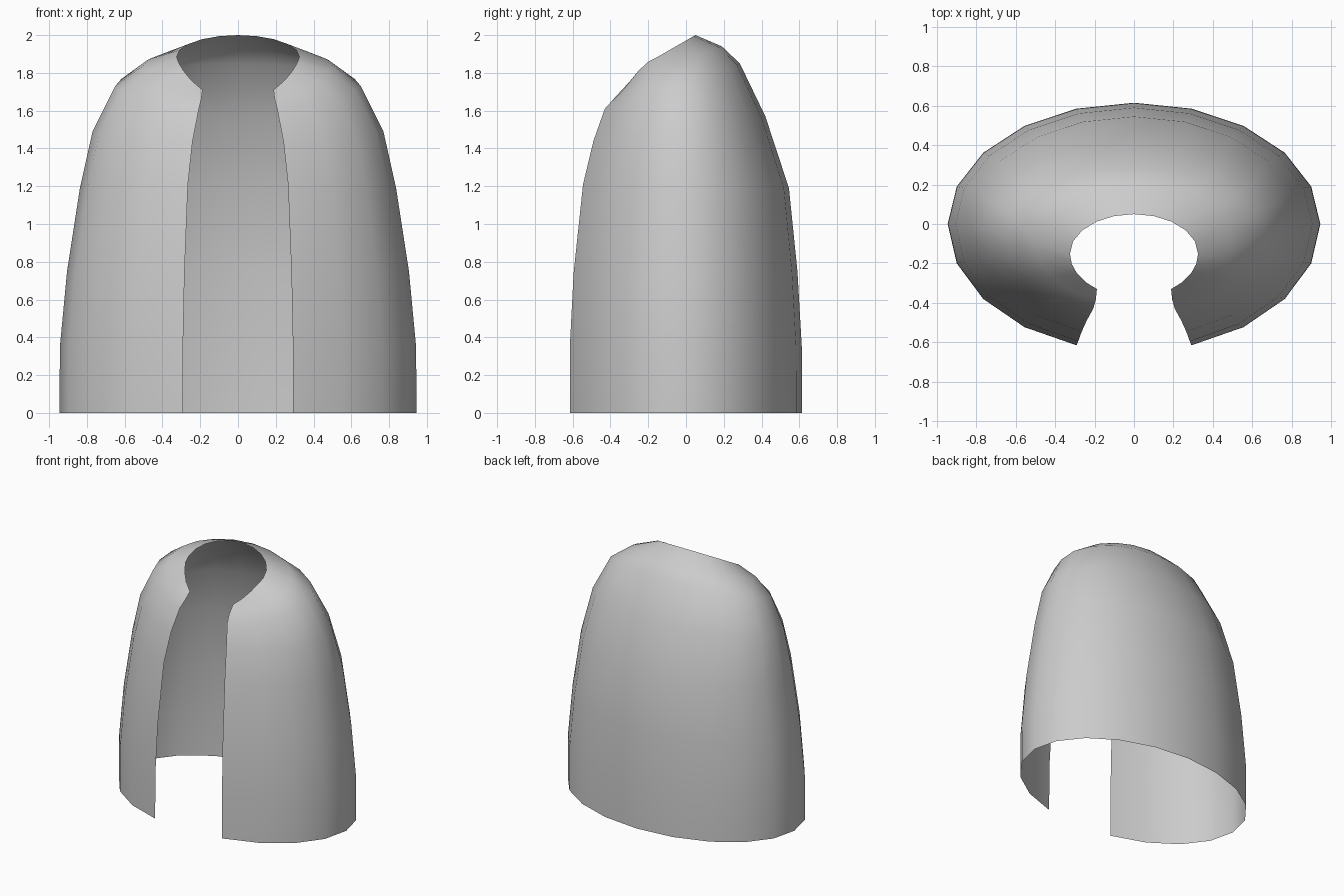
import bpy, bmesh
from math import sin, cos, pi, asin

if "Cube" in bpy.data.objects:
    bpy.data.objects.remove(bpy.data.objects["Cube"])

# Rings from hem to neck:
# side half width, side y, side z, back y, back z, front edge x, y, z
RINGS = [
    (.945, 0.00, 0.00, .615, 0.00, .292, -.615, 0.00),
    (.943, 0.00, 0.35, .613, 0.35, .291, -.615, 0.35),
    (.905, 0.00, 0.75, .590, 0.75, .283, -.595, 0.74),
    (.837, 0.00, 1.19, .545, 1.19, .265, -.545, 1.21),
    (.770, -.02, 1.49, .420, 1.57, .240, -.490, 1.44),
    (.650, -.05, 1.73, .285, 1.85, .207, -.430, 1.61),
    (.500, -.10, 1.84, .190, 1.94, .194, -.385, 1.66),
    (.325, -.15, 1.885, .050, 2.00, .188, -.330, 1.71),
]
BACK, FRONT = 5, 4   # segments per quarter


def half_ring(r):
    """Points from the centre of the back round to the front edge."""
    rx, sy, sz, by, bz, ex, ey, ez = r
    pts = []
    for i in range(BACK + 1):
        a = pi / 2 * i / BACK
        c = cos(a)
        pts.append((rx * sin(a), sy + (by - sy) * c, sz + (bz - sz) * c))
    end = pi - asin(ex / rx)
    for i in range(1, FRONT + 1):
        a = pi / 2 + (end - pi / 2) * i / FRONT
        t = cos(a) / cos(end)
        pts.append((rx * sin(a), sy + (ey - sy) * t, sz + (ez - sz) * t ** 1.5))
    return pts


# Cloak: open single-sheet shell, split down the front
bm = bmesh.new()
rows = []
for r in RINGS:
    half = half_ring(r)
    full = [(-x, y, z) for x, y, z in half[:0:-1]] + half
    rows.append([bm.verts.new(p) for p in full])
for lo, hi in zip(rows, rows[1:]):
    for i in range(len(lo) - 1):
        bm.faces.new((lo[i + 1], lo[i], hi[i], hi[i + 1]))
bm.normal_update()
# Make the sheet face outwards
if sum(f.normal.dot(f.calc_center_median()) for f in bm.faces) < 0:
    bmesh.ops.reverse_faces(bm, faces=bm.faces[:])
for f in bm.faces:
    f.smooth = True

mesh = bpy.data.meshes.new("cloak")
bm.to_mesh(mesh)
bm.free()
cloak = bpy.data.objects.new("cloak", mesh)
bpy.context.collection.objects.link(cloak)
